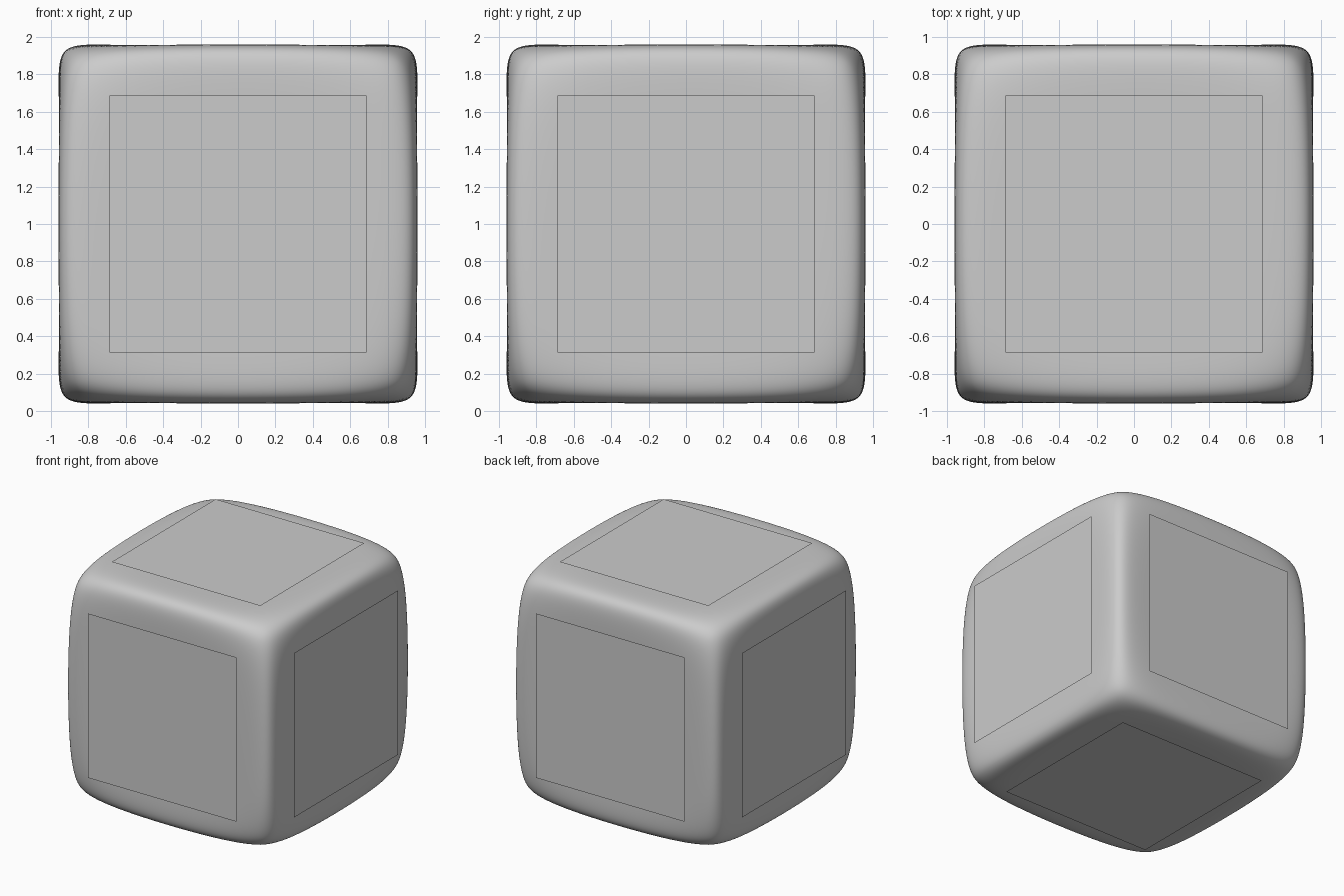
import bpy, bmesh
from mathutils import Matrix, Vector

if "Cube" in bpy.data.objects:
    bpy.data.objects.remove(bpy.data.objects["Cube"])

CENTRE = Vector((0, 0, 1))
# Cage sizes: inner loop, face plane, edge height, corner pull-in
LOOP, FACE, EDGE, CORNER = 0.66, 0.945, 0.99, 0.868


def add_object(name, bm):
    mesh = bpy.data.meshes.new(name)
    bm.to_mesh(mesh)
    bm.free()
    obj = bpy.data.objects.new(name, mesh)
    bpy.context.collection.objects.link(obj)
    return obj


# Soft rounded cube: a 3x3 cage per face, smoothed by subdivision
bm = bmesh.new()
bmesh.ops.create_cube(bm, size=2)
bmesh.ops.subdivide_edges(bm, edges=bm.edges[:], cuts=2, use_grid_fill=True)
for v in bm.verts:
    outer = sum(abs(c) > 0.9 for c in v.co)
    size = (FACE, EDGE, CORNER)[outer - 1]
    v.co = CENTRE + Vector([(1 if c > 0 else -1) * (size if abs(c) > 0.9 else LOOP)
                            for c in v.co])
for f in bm.faces:
    f.smooth = True
body = add_object("rounded_body", bm)
sub = body.modifiers.new("Smooth", 'SUBSURF')
sub.levels = sub.render_levels = 4

# Thin flat square panels floating just off each side
grey = bpy.data.materials.new("panel_grey")
grey.diffuse_color = (0.8, 0.8, 0.8, 1)
grey.use_nodes = True
grey.node_tree.nodes["Principled BSDF"].inputs["Base Color"].default_value = grey.diffuse_color
sides = {"front": (0, -1, 0), "back": (0, 1, 0), "left": (-1, 0, 0),
         "right": (1, 0, 0), "top": (0, 0, 1), "bottom": (0, 0, -1)}
for name, direction in sides.items():
    d = Vector(direction)
    bm = bmesh.new()
    turn = d.to_track_quat('Z', 'Y').to_matrix().to_4x4()
    bmesh.ops.create_grid(bm, x_segments=1, y_segments=1, size=0.688,
                          matrix=Matrix.Translation(CENTRE + d) @ turn)
    panel = add_object(name + "_panel", bm)
    panel.data.materials.append(grey)
